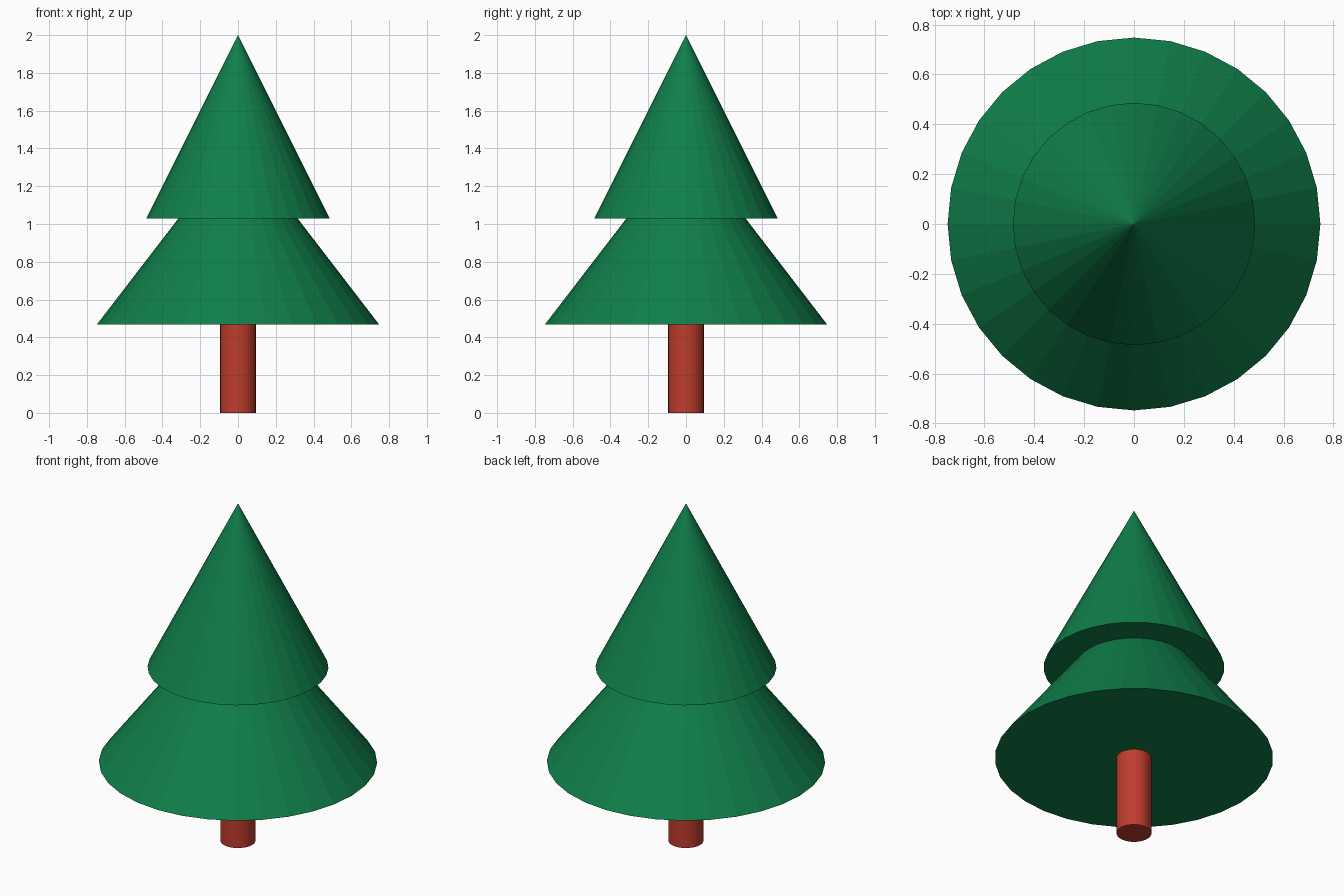
import bpy

if "Cube" in bpy.data.objects:
    bpy.data.objects.remove(bpy.data.objects["Cube"])


def material(name, color):
    mat = bpy.data.materials.new(name)
    mat.diffuse_color = color
    mat.use_nodes = True
    mat.node_tree.nodes["Principled BSDF"].inputs["Base Color"].default_value = mat.diffuse_color
    return mat


def tapered(name, r_bottom, r_top, z_bottom, z_top, mat):
    """32-sided flat-shaded cone or cylinder standing between two heights."""
    bpy.ops.mesh.primitive_cone_add(
        vertices=32, radius1=r_bottom, radius2=r_top,
        depth=z_top - z_bottom, location=(0, 0, (z_bottom + z_top) / 2))
    obj = bpy.context.object
    obj.name = name
    obj.data.materials.append(mat)
    return obj


green = material("needles", (0.005, 0.21, 0.068, 1))
brown = material("bark", (0.52, 0.045, 0.026, 1))

# Trunk, running a little way into the foliage
tapered("trunk", 0.094, 0.094, 0, 0.6, brown)

# Two overlapping foliage tiers
tapered("lower_foliage", 0.748, 0, 0.467, 1.44, green)
tapered("upper_foliage", 0.486, 0, 1.029, 2.0, green)
